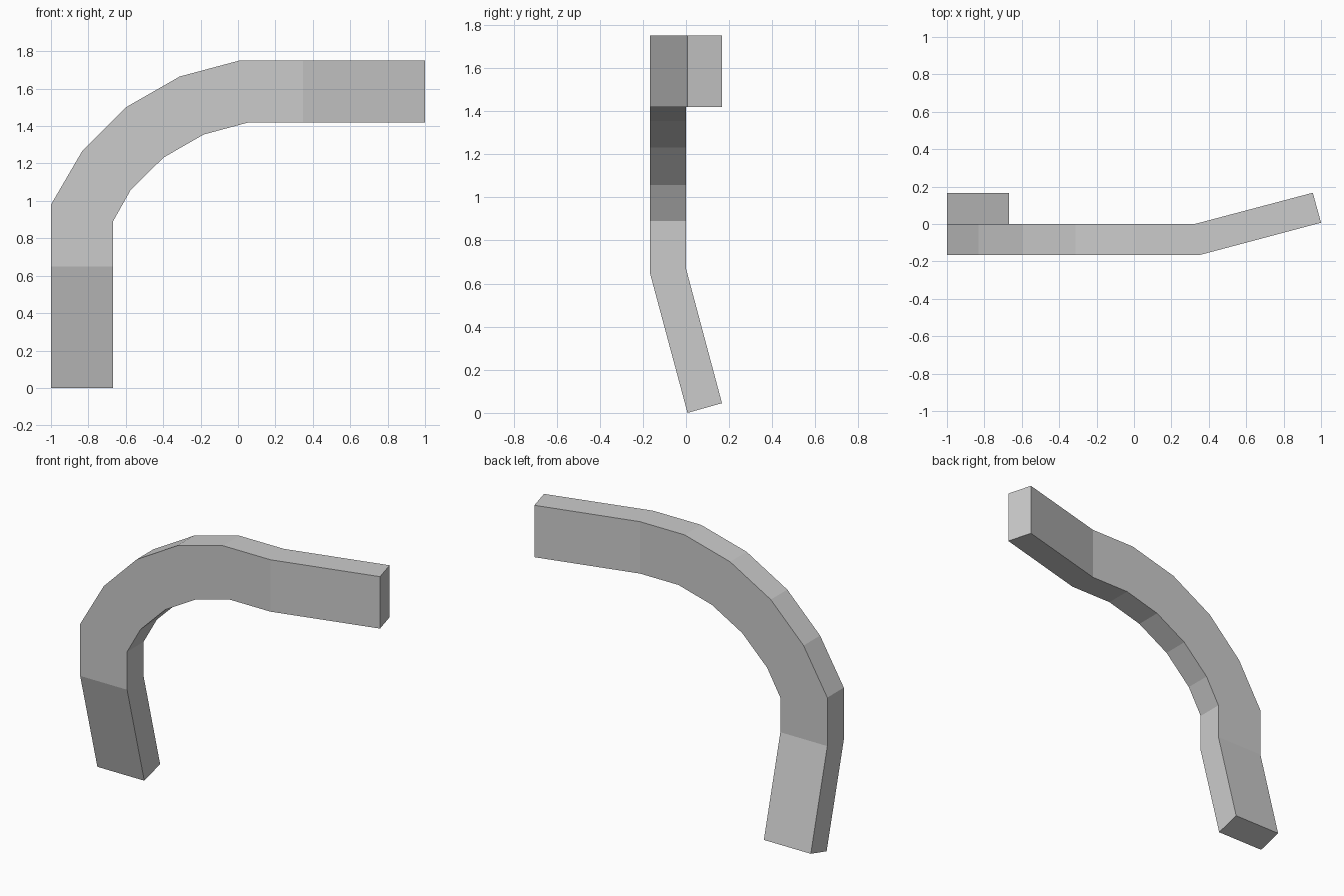
import bpy, bmesh

if "Cube" in bpy.data.objects:
    bpy.data.objects.remove(bpy.data.objects["Cube"])

# Pipe stations: outer (x, z), inner (x, z), front y, back y, back-face shift (dx, dz)
FRONT, BACK = -0.167, 0.0
stations = [
    ((-1, 0), (-0.668, 0), 0.007, 0.167, (0, 0.045)),           # tilted foot
    ((-1, 0.648), (-0.668, 0.648), FRONT, BACK, (0, 0.022)),    # lower kink
]
# Faceted quarter bend
bend = [((-1, 0.98), (-0.668, 0.891)),
        ((-0.832, 1.268), (-0.574, 1.058)),
        ((-0.6, 1.5), (-0.398, 1.232)),
        ((-0.312, 1.665), (-0.183, 1.355)),
        ((0.01, 1.751), (0.054, 1.419))]
stations += [(o, i, FRONT, BACK, (0, 0)) for o, i in bend]
stations += [
    ((0.347, 1.751), (0.347, 1.419), FRONT, BACK, (-0.022, 0)),  # upper kink
    ((1, 1.751), (1, 1.419), 0.007, 0.167, (-0.044, 0)),         # tilted arm end
]

# Sweep the rectangular section through the stations
bm = bmesh.new()
rings = []
for (ox, oz), (ix, iz), yf, yb, (dx, dz) in stations:
    corners = [(ox, yf, oz), (ix, yf, iz),
               (ix + dx, yb, iz + dz), (ox + dx, yb, oz + dz)]
    rings.append([bm.verts.new(c) for c in corners])
for a, b in zip(rings, rings[1:]):
    for k in range(4):
        n = (k + 1) % 4
        bm.faces.new((a[k], a[n], b[n], b[k]))
bm.faces.new(rings[0])
bm.faces.new(rings[-1])
bmesh.ops.recalc_face_normals(bm, faces=bm.faces)

mesh = bpy.data.meshes.new("curved_beam")
bm.to_mesh(mesh)
bm.free()
bpy.context.collection.objects.link(bpy.data.objects.new("curved_beam", mesh))
